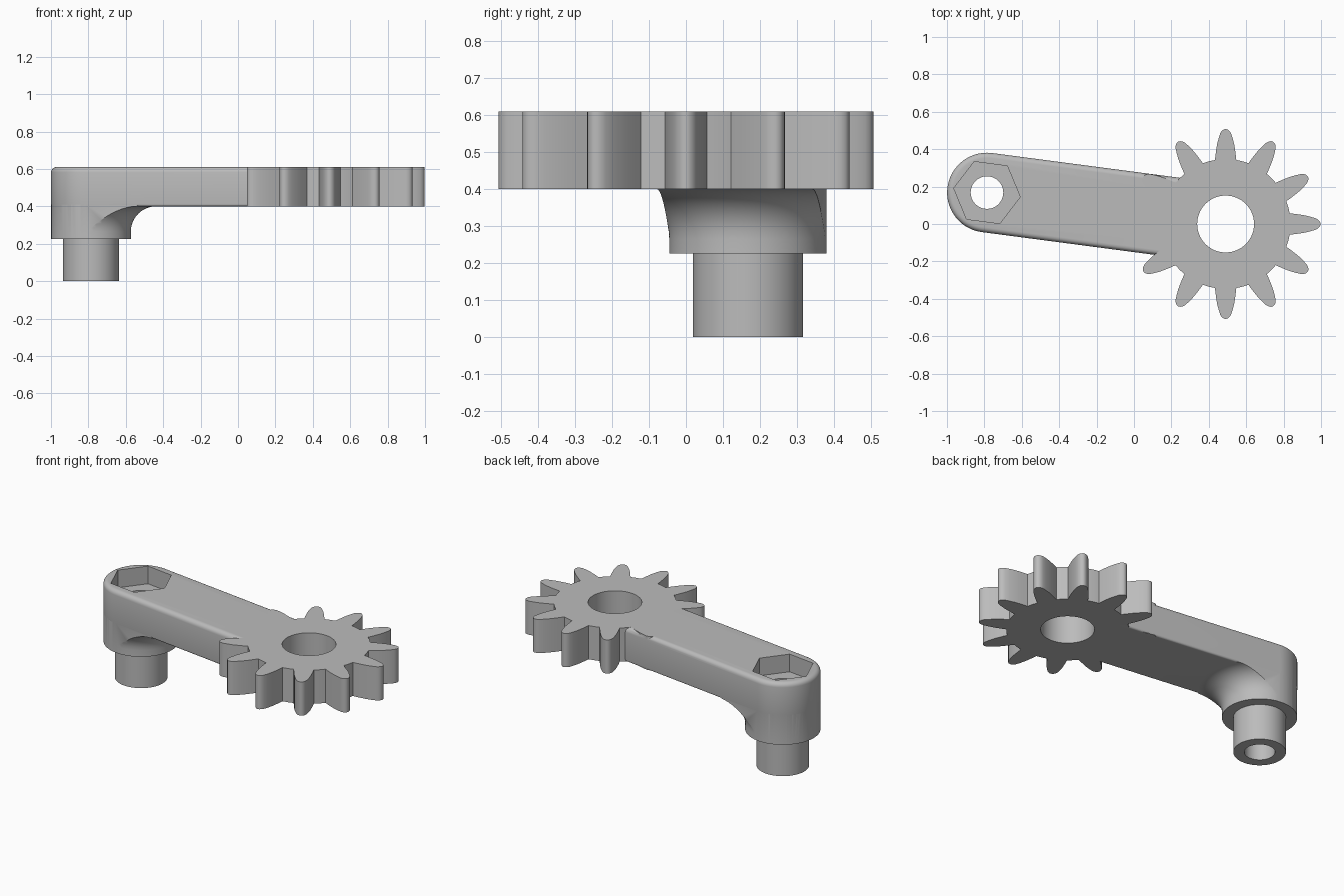
import bpy, bmesh, math
from mathutils import Matrix, Vector

if "Cube" in bpy.data.objects:
    bpy.data.objects.remove(bpy.data.objects["Cube"], do_unlink=True)

grey = bpy.data.materials.new("plain_grey")
grey.use_nodes = True
grey.diffuse_color = (0.5, 0.5, 0.5, 1)
grey.node_tree.nodes["Principled BSDF"].inputs["Base Color"].default_value = (0.5, 0.5, 0.5, 1)

BOTTOM, TOP = 0.4, 0.61
GEAR = Vector((0.49, 0, 0))
PIVOT = Vector((-0.786, 0.168, 0))
R = 0.213
AXIS = GEAR - PIVOT
ARM_FRAME = Matrix.Translation(PIVOT) @ Matrix.Rotation(math.atan2(AXIS.y, AXIS.x), 4, "Z")


def loft(name, sections, matrix):
    """Closed solid through stacked outlines, given as (z, points)."""
    bm = bmesh.new()
    rings = [[bm.verts.new((x, y, z)) for x, y in pts] for z, pts in sections]
    n = len(rings[0])
    for a, b in zip(rings, rings[1:]):
        for i in range(n):
            j = (i + 1) % n
            bm.faces.new((a[i], a[j], b[j], b[i]))
    bm.faces.new(rings[0][::-1])
    bm.faces.new(rings[-1])
    bmesh.ops.recalc_face_normals(bm, faces=bm.faces)
    mesh = bpy.data.meshes.new(name)
    bm.to_mesh(mesh)
    bm.free()
    obj = bpy.data.objects.new(name, mesh)
    bpy.context.collection.objects.link(obj)
    obj.matrix_world = matrix
    mesh.materials.append(grey)
    return obj


def circle(r, n=96):
    return [(r * math.cos(math.tau * i / n), r * math.sin(math.tau * i / n)) for i in range(n)]


def stadium(r, end, n=48):
    """Round end at the pivot, square end towards the gear."""
    arc = [math.pi / 2 + math.pi * i / n for i in range(n + 1)]
    return [(r * math.cos(a), r * math.sin(a)) for a in arc] + [(end, -r), (end, r)]


def combine(target, other, operation):
    mod = target.modifiers.new(operation, "BOOLEAN")
    mod.object, mod.operation, mod.solver = other, operation, "EXACT"
    bpy.context.view_layer.update()
    bpy.context.view_layer.objects.active = target
    bpy.ops.object.modifier_apply(modifier=mod.name)
    bpy.data.objects.remove(other, do_unlink=True)


# Gear with twelve rounded teeth
half_tooth = [(0.342, 0.057), (0.37, 0.054), (0.40, 0.050), (0.43, 0.045), (0.46, 0.037),
              (0.485, 0.029), (0.497, 0.021), (0.505, 0.011), (0.508, 0)]
tooth = [(r, -w) for r, w in half_tooth] + [(r, w) for r, w in half_tooth[-2::-1]]
outline = []
for k in range(12):
    a = math.tau * k / 12
    c, s = math.cos(a), math.sin(a)
    outline += [(r * c - w * s, r * s + w * c) for r, w in tooth]
    mid = a + math.pi / 12
    outline.append((0.347 * math.cos(mid), 0.347 * math.sin(mid)))
body = loft("crank_gear", [(BOTTOM, outline), (TOP, outline)], Matrix.Translation(GEAR))

# Arm with rounded top and bottom edges
levels = []
steps = 5
for i in range(steps + 1):
    t = math.pi / 2 * i / steps
    levels.append((BOTTOM + 0.012 * (1 - math.cos(t)), 0.012 * (1 - math.sin(t))))
for i in range(steps + 1):
    t = math.pi / 2 * i / steps
    levels.append((TOP - 0.028 * (1 - math.sin(t)), 0.028 * (1 - math.cos(t))))
reach = AXIS.length - 0.2
arm = loft("arm", [(z, stadium(R - d, reach)) for z, d in levels], ARM_FRAME)

# Boss flaring into the underside of the arm, trimmed to the arm width
flare = 0.135
rings = [(0.225, R)]
for i in range(11):
    t = math.pi / 2 * i / 10
    rings.append((BOTTOM - flare + flare * math.sin(t), R + flare * (1 - math.cos(t))))
rings.append((BOTTOM + 0.04, R + flare))
boss = loft("boss", [(z, circle(r)) for z, r in rings], ARM_FRAME)
trim = stadium(R - 0.0005, 0.6)
combine(boss, loft("boss_trim", [(0.1, trim), (0.5, trim)], ARM_FRAME), "INTERSECT")

# Shaft below the boss
shaft = loft("shaft", [(0, circle(0.149)), (0.3, circle(0.149))], ARM_FRAME)

for part in (arm, boss, shaft):
    combine(body, part, "UNION")

# Gear bore, shaft bore and hexagonal nut pocket
cuts = [("gear_bore", circle(0.152), 0.2, Matrix.Translation(GEAR)),
        ("shaft_bore", circle(0.087), -0.1, ARM_FRAME),
        ("nut_pocket", circle(0.179, 6), 0.5, ARM_FRAME)]
for name, pts, low, frame in cuts:
    combine(body, loft(name, [(low, pts), (0.8, pts)], frame), "DIFFERENCE")

bpy.ops.object.select_all(action="DESELECT")
body.select_set(True)
bpy.context.view_layer.objects.active = body
bpy.ops.object.shade_smooth_by_angle(angle=math.radians(32))
